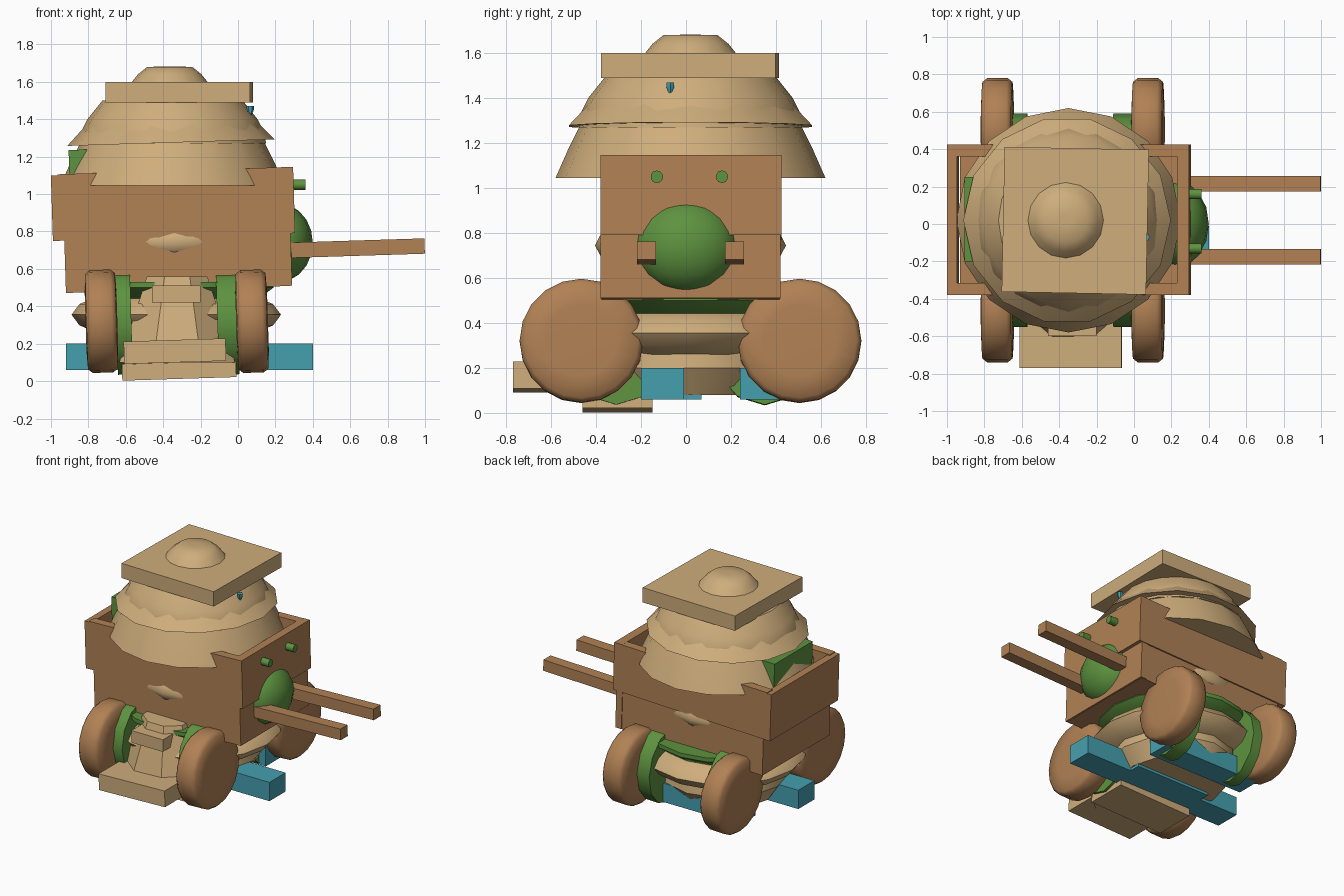
import bpy, math
from mathutils import Vector, Matrix

if "Cube" in bpy.data.objects:
    bpy.data.objects.remove(bpy.data.objects["Cube"])


def material(name, rgb):
    m = bpy.data.materials.new(name)
    m.diffuse_color = (*rgb, 1)
    m.use_nodes = True
    m.node_tree.nodes["Principled BSDF"].inputs["Base Color"].default_value = m.diffuse_color
    return m


TAN = material("tan", (0.62, 0.42, 0.20))
BROWN = material("brown", (0.44, 0.22, 0.09))
GREEN = material("green", (0.11, 0.29, 0.05))
BLUE = material("blue", (0.06, 0.35, 0.43))
CX, CY = -0.35, 0.02
TILT = -math.radians(1.8)


def make(name, verts, faces, mat, smooth=40):
    me = bpy.data.meshes.new(name)
    me.from_pydata(verts, [], faces)
    me.materials.append(mat)
    ob = bpy.data.objects.new(name, me)
    bpy.context.collection.objects.link(ob)
    if smooth:
        bpy.ops.object.select_all(action='DESELECT')
        ob.select_set(True)
        bpy.context.view_layer.objects.active = ob
        bpy.ops.object.shade_smooth_by_angle(angle=math.radians(smooth))
    return ob


def box(name, x, y, z, mat, tilt=0, yaw=0):
    c = Vector((sum(x) / 2, sum(y) / 2, sum(z) / 2))
    rot = Matrix.Rotation(yaw, 3, 'Z') @ Matrix.Rotation(tilt, 3, 'Y')
    vs = [c + rot @ (Vector((a, b, d)) - c) for d in z for b in y for a in x]
    fs = [(0, 2, 3, 1), (4, 5, 7, 6), (0, 1, 5, 4), (2, 6, 7, 3), (0, 4, 6, 2), (1, 3, 7, 5)]
    return make(name, vs, fs, mat, 0)


def lathe(name, profile, center, mat, sides=16, axis='Z', sx=1, sy=1, tilt=0, smooth=40, turn=0):
    """Spin (radius, height) points round an axis, capping both ends."""
    rot = Matrix.Rotation(tilt, 3, 'Y')
    if axis == 'X':
        rot = rot @ Matrix.Rotation(math.pi / 2, 3, 'Y')
    vs, n = [], sides
    for r, h in profile:
        for i in range(n):
            a = turn + 2 * math.pi * i / n
            vs.append(Vector(center) + rot @ Vector((r * math.cos(a) * sx, r * math.sin(a) * sy, h)))
    fs = [(k * n + i, k * n + (i + 1) % n, (k + 1) * n + (i + 1) % n, (k + 1) * n + i)
          for k in range(len(profile) - 1) for i in range(n)]
    fs += [tuple(reversed(range(n))), tuple(range((len(profile) - 1) * n, len(profile) * n))]
    return make(name, vs, fs, mat, smooth)


def ellipsoid(name, center, radii, mat, sides=16, rings=8):
    prof = [(max(math.sin(math.pi * k / rings), 0.001), -math.cos(math.pi * k / rings) * radii[2])
            for k in range(rings + 1)]
    return lathe(name, prof, center, mat, sides, sx=radii[0], sy=radii[1], smooth=60)


# wheels with green inner hubs
for xn, x, hub in (("left", -0.73, (-0.65, -0.57)), ("right", 0.075, (-0.11, 0.0))):
    for yn, s in (("front", -1), ("back", 1)):
        lathe(f"wheel_{yn}_{xn}",
              [(0.16, -0.085), (0.255, -0.08), (0.275, -0.055), (0.275, 0.055), (0.255, 0.08), (0.16, 0.085)],
              (x, CY + s * 0.485, 0.32), BROWN, 20, 'X', tilt=TILT, smooth=60)
        lathe(f"wheel_hub_{yn}_{xn}", [(0.275, -(hub[1] - hub[0]) / 2), (0.275, (hub[1] - hub[0]) / 2)],
              (sum(hub) / 2, CY + s * 0.33, 0.31), GREEN, 12, 'X', sy=0.88, tilt=TILT)

# chassis: wide bulged hull with a shallow lower dish
ellipsoid("hull", (-0.33, CY, 0.355), (0.56, 0.56, 0.15), TAN, 16)
lathe("lower_hull", [(0.36, 0.08), (0.44, 0.2), (0.42, 0.34)], (-0.33, CY, 0), TAN, 12)
lathe("underbody_ring", [(0.44, 0.44), (0.52, 0.5), (0.52, 0.53)], (-0.33, CY, 0), GREEN, 16)

# blue runners
box("long_runner", (-0.92, 0.40), (-0.20, -0.01), (0.06, 0.20), BLUE)
box("runner_strip", (-0.60, 0.02), (-0.03, 0.07), (0.06, 0.14), BLUE)
box("back_runner", (-0.74, 0.06), (0.24, 0.42), (0.06, 0.20), BLUE)

# front bumper and its tapered housing
lathe("front_housing", [(0.335, 0.10), (0.175, 0.56)], (-0.325, -0.37, 0), TAN, 8, sy=0.85,
      turn=math.pi / 8, smooth=0)
box("housing_vent", (-0.46, -0.20), (-0.60, -0.45), (0.42, 0.51), TAN)
box("bumper", (-0.61, -0.065), (-0.77, -0.50), (0.10, 0.22), TAN, TILT)
box("skid_plate", (-0.62, -0.01), (-0.46, -0.15), (0.012, 0.10), TAN, TILT)

# cart body: solid lower tub and open upper crate
box("lower_tub", (-0.925, 0.275), (-0.375, 0.415), (0.49, 0.80), BROWN, TILT)
W = (0.77, 1.125)
box("crate_front", (-0.96, 0.27), (-0.38, -0.315), W, BROWN, TILT)
box("crate_back", (-0.96, 0.27), (0.36, 0.425), W, BROWN, TILT)
box("crate_left", (-0.995, -0.94), (-0.38, 0.425), (0.75, 1.10), BROWN, TILT)
box("crate_right", (0.235, 0.30), (-0.38, 0.425), (0.79, 1.145), BROWN, TILT)
box("crate_right_lower", (0.235, 0.285), (-0.38, 0.42), (0.51, 0.80), BROWN, TILT)
ellipsoid("side_bulge", (-0.34, CY, 0.745), (0.43, 0.425, 0.16), TAN, 20)
box("back_pack", (-0.90, -0.60), (-0.20, 0.25), (0.86, 1.24), GREEN, TILT)

# right end: green nose, knobs and two shafts
ellipsoid("nose", (0.22, 0.0, 0.74), (0.18, 0.235, 0.21), GREEN, 16, 10)
for s, n in ((-1, "front"), (1, "back")):
    lathe(f"knob_{n}", [(0.028, -0.05), (0.028, 0.05)], (0.31, 0.015 + s * 0.145, 1.05), GREEN, 10, 'X')
    y = 0.02 + s * 0.195
    box(f"shaft_{n}", (0.285, 0.998), (y - 0.042, y + 0.042), (0.67, 0.752), BROWN, TILT)

# domed load: lower skirt, inner dome and upper brim
lathe("lower_skirt", [(0.60, 1.045), (0.545, 1.17), (0.48, 1.30)], (-0.35, CY, 0), TAN, 16)
lathe("dome", [(0.50, 1.27), (0.49, 1.33), (0.455, 1.40), (0.375, 1.50)], (CX, CY, 0), TAN, 20)
lathe("upper_brim", [(0.555, -0.07), (0.43, 0.06), (0.40, 0.085)], (-0.36, CY, 1.345), TAN, 14, tilt=TILT)

# blue drop on the dome
lathe("drop", [(0.002, -0.035), (0.02, 0.005), (0.02, 0.025)], (0.065, -0.07, 1.445), BLUE, 6)

# square board with a low round crown
box("top_board", (-0.70, 0.072), (-0.37, 0.405), (1.49, 1.60), TAN, 0, -0.02)
lathe("crown", [(0.21, 1.59), (0.17, 1.64), (0.12, 1.68), (0.03, 1.682)], (-0.365, CY, 0), TAN, 16)
